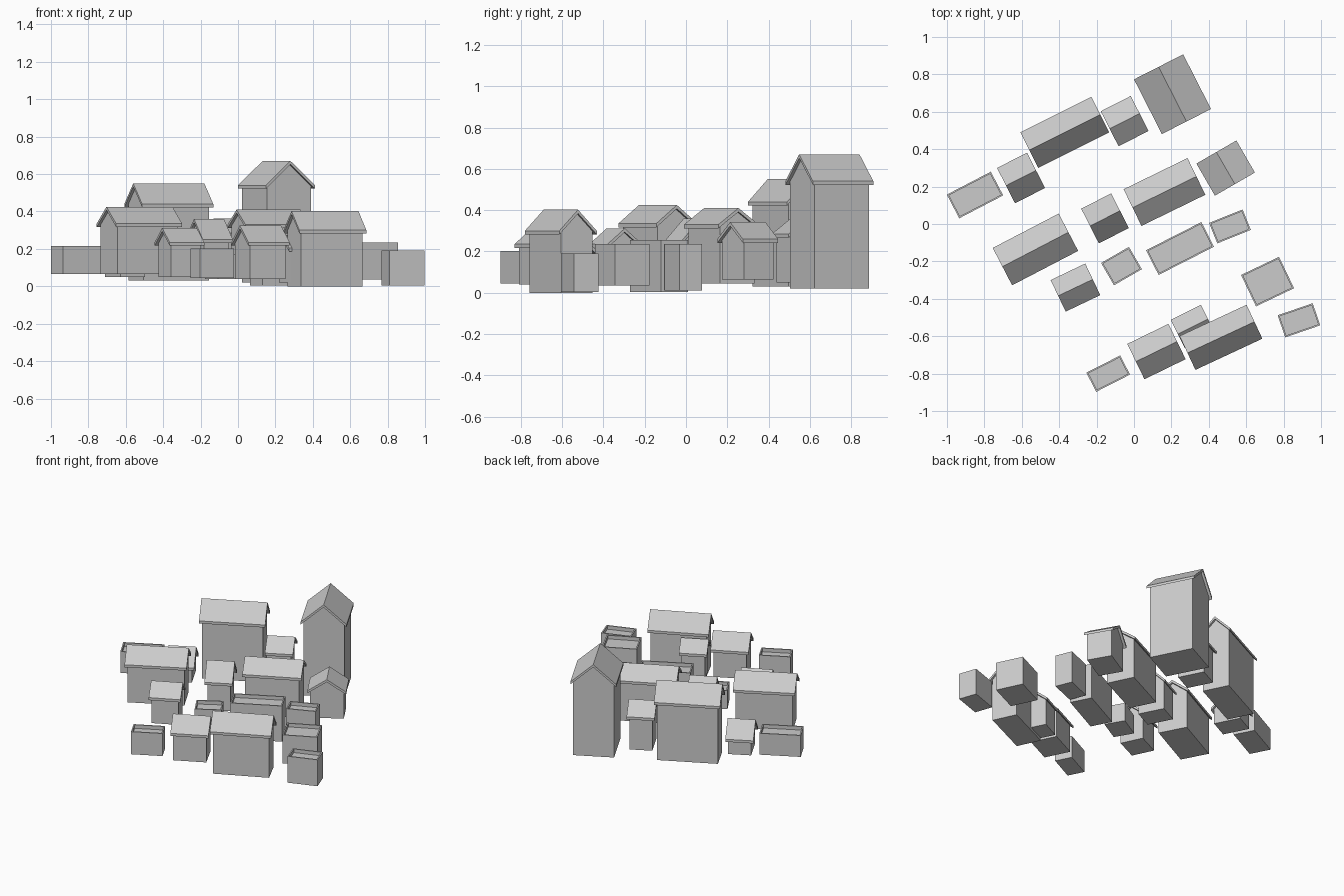
import bpy, bmesh, math

if "Cube" in bpy.data.objects:
    bpy.data.objects.remove(bpy.data.objects["Cube"])

WALL, RIM = 0.016, 0.012   # roof overhang, parapet thickness


def finish(name, bm, x, y, deg):
    bmesh.ops.recalc_face_normals(bm, faces=bm.faces)
    me = bpy.data.meshes.new(name)
    bm.to_mesh(me)
    bm.free()
    ob = bpy.data.objects.new(name, me)
    ob.location = (x, y, 0)
    ob.rotation_euler.z = math.radians(deg)
    bpy.context.collection.objects.link(ob)
    return ob


def prism(profile, length):
    """Extrude a (y, z) profile along x, centred."""
    bm = bmesh.new()
    face = bm.faces.new([bm.verts.new((-length / 2, y, z)) for y, z in profile])
    ext = bmesh.ops.extrude_face_region(bm, geom=[face])
    verts = [g for g in ext['geom'] if isinstance(g, bmesh.types.BMVert)]
    bmesh.ops.translate(bm, verts=verts, vec=(length, 0, 0))
    return bm


def gabled_house(name, x, y, deg, length, span, base, eave, ridge):
    t = 0.018                       # vertical roof thickness
    h = span / 2
    w = h - WALL
    wall_top = ridge - t - (ridge - eave) * w / h
    walls = [(-w, base), (w, base), (w, wall_top), (0, ridge - t), (-w, wall_top)]
    finish(name + "_walls", prism(walls, length - 2 * WALL), x, y, deg)
    roof = [(-h, eave - t), (0, ridge - t), (h, eave - t),
            (h, eave), (0, ridge), (-h, eave)]
    finish(name + "_roof", prism(roof, length), x, y, deg)


def flat_house(name, x, y, deg, length, span, base, top):
    h = span / 2
    bm = prism([(-h, base), (h, base), (h, top), (-h, top)], length)
    bmesh.ops.recalc_face_normals(bm, faces=bm.faces)
    # sunken flat roof behind a parapet
    roof = max(bm.faces, key=lambda f: f.calc_center_median().z)
    bmesh.ops.inset_region(bm, faces=[roof], thickness=RIM)
    ext = bmesh.ops.extrude_discrete_faces(bm, faces=[roof])
    bmesh.ops.translate(bm, verts=ext['faces'][0].verts, vec=(0, 0, -0.025))
    finish(name, bm, x, y, deg)


# x, y, angle, ridge length, span, base z, eave z, ridge z
gabled = [
    (0.206, 0.694, 117, 0.328, 0.295, 0.02, 0.54, 0.67),    # tower house
    (-0.370, 0.490, 26.5, 0.425, 0.213, 0.03, 0.44, 0.55),
    (-0.050, 0.550, 27, 0.180, 0.210, 0.05, 0.285, 0.362),
    (-0.604, 0.246, 27, 0.180, 0.212, 0.05, 0.16, 0.26),
    (0.490, 0.299, 120, 0.198, 0.247, 0.065, 0.26, 0.342),
    (0.163, 0.171, 26, 0.380, 0.218, 0.045, 0.33, 0.41),
    (-0.155, 0.030, 27, 0.180, 0.208, 0.05, 0.25, 0.36),
    (-0.527, -0.136, 27.5, 0.398, 0.225, 0.065, 0.335, 0.425),
    (-0.313, -0.340, 25.5, 0.205, 0.187, 0.05, 0.235, 0.312),
    (0.465, -0.606, 25, 0.395, 0.200, 0.0, 0.30, 0.402),
    (0.315, -0.548, 26.5, 0.180, 0.170, 0.02, 0.205, 0.275),
    (0.120, -0.682, 26, 0.245, 0.210, 0.04, 0.235, 0.325),
]
for i, row in enumerate(gabled):
    gabled_house(f"gabled_house_{i + 1}", *row)

# x, y, angle, length, span, base z, top z
flat = [
    (-0.850, 0.155, 27.5, 0.265, 0.143, 0.065, 0.215),
    (-0.067, -0.225, 30, 0.172, 0.138, 0.04, 0.17),
    (0.246, -0.131, 27, 0.332, 0.148, 0.005, 0.255),
    (0.513, -0.013, 22, 0.193, 0.118, 0.01, 0.235),
    (0.714, -0.308, 25.5, 0.225, 0.186, 0.035, 0.235),
    (-0.138, -0.800, 27, 0.203, 0.115, 0.045, 0.203),
    (0.882, -0.515, 19, 0.198, 0.125, 0.005, 0.19),
]
for i, row in enumerate(flat):
    flat_house(f"flat_house_{i + 1}", *row)
